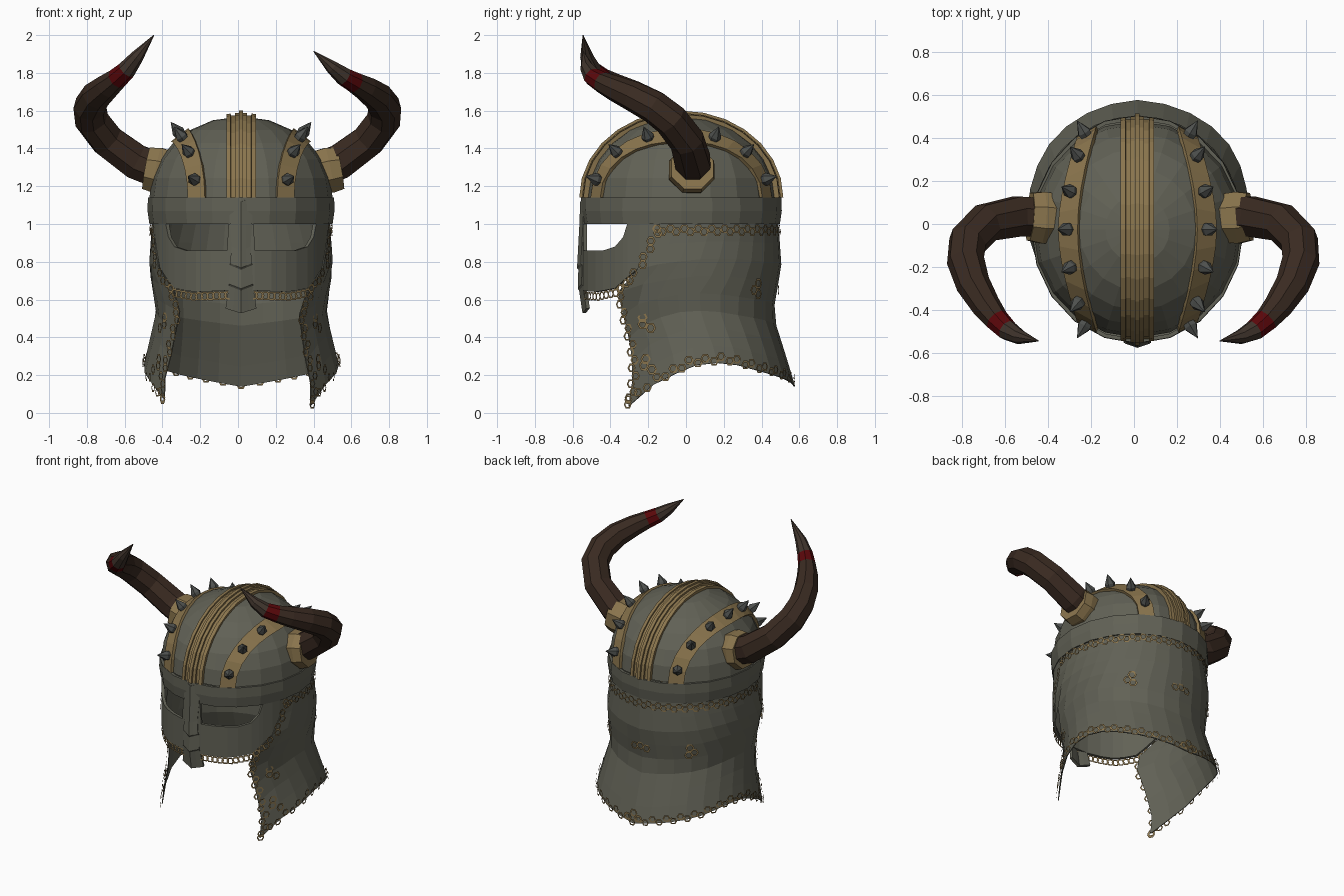
import bpy, bmesh, math
from math import sin, cos, radians, sqrt
from mathutils import Vector, Matrix

if "Cube" in bpy.data.objects:
    bpy.data.objects.remove(bpy.data.objects["Cube"])

CX, CY, RIM = 0.016, -0.025, 1.14      # helmet axis and dome base height
RX, RY, RZ = 0.485, 0.505, 0.43        # dome radii


def material(name, r, g, b):
    m = bpy.data.materials.new(name)
    m.use_nodes = True
    m.diffuse_color = (r, g, b, 1)
    m.node_tree.nodes["Principled BSDF"].inputs["Base Color"].default_value = (r, g, b, 1)
    return m


STEEL = material("steel", 0.12, 0.12, 0.092)
GOLD = material("old_gold", 0.255, 0.178, 0.075)
SPIKE = material("spike_iron", 0.075, 0.08, 0.075)
HORN = material("horn_brown", 0.041, 0.023, 0.015)
TIP = material("horn_tip", 0.05, 0.034, 0.025)
RED = material("red_band", 0.1, 0.002, 0.003)


def finish(name, bm, *mats, thick=0):
    bmesh.ops.recalc_face_normals(bm, faces=bm.faces)
    mesh = bpy.data.meshes.new(name)
    bm.to_mesh(mesh)
    bm.free()
    for m in mats:
        mesh.materials.append(m)
    ob = bpy.data.objects.new(name, mesh)
    bpy.context.collection.objects.link(ob)
    if thick:
        mod = ob.modifiers.new("thickness", "SOLIDIFY")
        mod.thickness = thick
    return ob


def grid(name, rows, mat, closed=False, thick=0):
    """Skin a list of point rows with quads."""
    bm = bmesh.new()
    vs = [[bm.verts.new(p) for p in row] for row in rows]
    n = len(rows[0])
    for a, b in zip(vs, vs[1:]):
        for i in range(n if closed else n - 1):
            j = (i + 1) % n
            bm.faces.new((a[i], a[j], b[j], b[i]))
    bmesh.ops.remove_doubles(bm, verts=bm.verts, dist=0.0005)
    return finish(name, bm, mat, thick=thick)


def table(x, pairs):
    """Piecewise linear lookup."""
    for (x0, y0), (x1, y1) in zip(pairs, pairs[1:]):
        if x <= x1:
            t = max(0, (x - x0) / (x1 - x0))
            return y0 + (y1 - y0) * t
    return pairs[-1][1]


def around(deg, rx, ry, z):
    """Point on an ellipse; 0 degrees is the front, 90 the +x side."""
    a = radians(deg)
    return Vector((CX + rx * sin(a), CY - ry * cos(a), z))


# Dome and brow band
SIDES = 20
ring = [i * 360 / SIDES for i in range(SIDES)]
grid("dome", [[around(d, RX * cos(radians(e)), RY * cos(radians(e)), RIM + RZ * sin(radians(e)))
               for d in ring] for e in (0, 14, 28, 42, 56, 72, 90)], STEEL, closed=True)
grid("brow_band", [[around(d, RX + o, RY + 0.017 + o, z) for d in ring]
                   for z, o in ((RIM, -0.01), (RIM, 0.008), (1.07, 0.01), (1.0, 0.0), (1.0, -0.02))],
     STEEL, closed=True)


# Gold straps over the dome
def on_dome(x, phi, lift):
    k = sqrt(1 - (x / RX) ** 2) * lift
    return Vector((CX + x * lift, CY - RY * k * cos(phi), RIM + RZ * k * sin(phi)))


def strap(name, x, bow, half, lift, steps=14):
    rows = []
    for i in range(steps + 1):
        phi = math.pi * i / steps
        c = x + bow * sin(phi) ** 2
        rows.append([on_dome(c - half, phi, 0.97), on_dome(c - half, phi, lift),
                     on_dome(c + half, phi, lift), on_dome(c + half, phi, 0.97)])
    grid(name, rows, GOLD)


strap("crest_base", 0, 0, 0.075, 1.025)
strap("crest_ridge", 0, 0, 0.03, 1.045)
strap("crest_spine", 0, 0, 0.01, 1.07)
for s, side in ((1, "left"), (-1, "right")):
    strap("crest_edge_" + side, s * 0.064, 0, 0.011, 1.04)
    strap("strap_" + side, s * 0.23, s * 0.085, 0.044, 1.03)
    # Spikes along the strap
    bm = bmesh.new()
    for i in range(7):
        phi = radians(14 + i * 152 / 6)
        p = on_dome(s * (0.23 + 0.085 * sin(phi) ** 2), phi, 1.02)
        n = Vector(((p.x - CX) / RX**2, (p.y - CY) / RY**2, (p.z - RIM) / RZ**2)).normalized()
        turn = n.to_track_quat("Z", "Y").to_matrix().to_4x4()
        for r0, r1, h in ((0.03, 0.034, 0.02), (0.034, 0, 0.065)):
            lift = 0 if r1 else 0.02
            bmesh.ops.create_cone(bm, segments=6, radius1=r0, radius2=r1, depth=h, cap_ends=True,
                                  matrix=Matrix.Translation(p + n * (lift + h / 2)) @ turn)
    finish("spikes_" + side, bm, SPIKE)

# Face mask with open eyes, a strip between two edge curves
EYE = [(8, 1.0), (9, 0.86), (38, 0.86), (48, 0.88), (54, 0.93), (57, 1.0)]
JAW = [(0, 0.65), (32, 0.64), (48, 0.66), (65, 0.77), (77, 0.99)]
half = [0, 8, 9, 20, 30, 38, 48, 54, 57, 65, 71, 77]
cols = [-d for d in half[:0:-1]] + half
mask_rows = []
for t in (0, 0.5, 1):
    row = []
    for d in cols:
        top, low = table(abs(d), EYE), table(abs(d), JAW)
        row.append(around(d, 0.475, 0.525, top + (low - top) * t))
    mask_rows.append(row)
grid("face_mask", mask_rows, STEEL, thick=0.02)

# Nose guard with a centre ridge and stepped plates
rows = []
for z, w, y in ((1.13, 0.06, -0.56), (1.0, 0.06, -0.565), (0.87, 0.05, -0.572), (0.78, 0.058, -0.577),
                (0.77, 0.06, -0.57), (0.67, 0.064, -0.573), (0.66, 0.064, -0.566), (0.54, 0.082, -0.548)):
    rows.append([(CX + k * w, y + 0.02 * abs(k), z + 0.025 * (abs(k) - 0.5)) for k in (-1, -0.5, 0, 0.5, 1)])
grid("nose_guard", rows, STEEL, thick=0.02)

# Mail curtain around sides and back; u runs -1..1 with 0 at the back
WIDE = [(0, 0.53), (0.22, 0.515), (0.53, 0.45), (0.78, 0.487), (1, 0.472)]
DEEP = [(0.1, 0.615), (0.3, 0.555), (0.52, 0.485), (0.78, 0.53), (1, 0.515)]
EDGE = [(0, -0.31), (0.2, -0.28), (0.35, -0.29), (0.5, -0.33), (0.64, -0.36), (0.77, -0.25), (1, -0.14)]
HEM = [(0, 0.14), (0.37, 0.22), (0.56, 0.27), (0.73, 0.25), (0.9, 0.15), (1, 0.035)]


def mail(u, z):
    rx, ry = table(z, WIDE), table(z, DEEP)
    front = math.degrees(math.acos((CY - table(z, EDGE)) / ry))
    deg = 180 - u * (180 - front)
    p = around(deg, rx, ry, z)
    # cheek flaps pinch inward, rear quarters are squarer
    forward = max(0, (CY - p.y) / ry)
    if forward:
        p.x -= (0.22 if u > 0 else -0.14) * forward * min(1, max(0, (0.6 - z) / 0.3))
    else:
        p.x -= (0.07 if u > 0 else 0.05) * (1 - z) * sin(radians(2 * deg))
    return p


def hem(u):
    return max(table(abs(u), HEM), 0.07 if u < 0 else 0)


us = [i / 10 for i in range(-10, 11)]
grid("mail_curtain", [[mail(u, 1 + (hem(u) - 1) * t / 8) for u in us] for t in range(9)],
     STEEL, thick=0.006)

# Gold mail rings along the borders
rings = bmesh.new()


def add_ring(p, r=0.026):
    out = Vector((p.x - CX, p.y - CY, 0)).normalized()
    side = Vector((-out.y, out.x, 0))
    c = p + out * 0.009
    loops = [[rings.verts.new(c + q * (side * cos(a) + Vector((0, 0, 1)) * sin(a)))
              for a in [radians(60 * i) for i in range(6)]] for q in (r, r * 0.6)]
    for i in range(6):
        j = (i + 1) % 6
        rings.faces.new((loops[0][i], loops[0][j], loops[1][j], loops[1][i]))


for i in range(-26, 27):
    u = i / 26
    add_ring(mail(u, hem(u) + 0.01 + 0.02 * (i % 2)))
    add_ring(mail(u, 0.975 - 0.016 * (i % 2)))
for s in (-1, 1):
    for i in range(22):
        add_ring(mail(s * (1 - 0.018 * (i % 2)), 0.07 + i * 0.042))
    for u, z in ((0.9, 0.47), (0.32, 0.65), (0.94, 0.25)):
        for du, dz in ((0, 0), (0.035, -0.02), (0.012, 0.035)):
            add_ring(mail(s * (u - du), z + dz), 0.03)
for du, z in ((0, 0.66), (0.04, 0.65), (-0.04, 0.65), (0, 0.21), (0.03, 0.18), (-0.03, 0.18)):
    add_ring(mail(du, z), 0.03)
for d in range(-56, 57, 4):
    add_ring(around(d, 0.465, 0.51, table(abs(d), JAW) - 0.025))
finish("mail_rings", rings, GOLD)


# Horns: eight-sided tubes along a path of (x, y, z, radius)
def tube(name, path, mats, pick=lambda i: 0, sides=8):
    bm = bmesh.new()
    pts = [Vector(p[:3]) for p in path]
    loops, old, up = [], None, Vector((0, 0, 1))
    for i, p in enumerate(pts):
        d = (pts[min(i + 1, len(pts) - 1)] - pts[max(i - 1, 0)]).normalized()
        if old:
            up = old.rotation_difference(d) @ up
        up = (up - d * up.dot(d)).normalized()
        old, w = d, d.cross(up)
        loops.append([bm.verts.new(p + path[i][3] * (up * cos(a) + w * sin(a)))
                      for a in [2 * math.pi * (k + 0.5) / sides for k in range(sides)]])
    for i, (a, b) in enumerate(zip(loops, loops[1:])):
        for k in range(sides):
            j = (k + 1) % sides
            bm.faces.new((a[k], a[j], b[j], b[k])).material_index = pick(i)
    bm.faces.new(loops[0])
    bm.faces.new(loops[-1]).material_index = pick(len(loops) - 2)
    finish(name, bm, *mats)


HORN_PATH = [(0.36, 0.025, 1.26, 0.1), (0.54, 0.036, 1.33, 0.1), (0.69, 0.005, 1.44, 0.094),
             (0.775, -0.08, 1.55, 0.092), (0.785, -0.17, 1.62, 0.088), (0.75, -0.28, 1.68, 0.08),
             (0.69, -0.38, 1.73, 0.068), (0.64, -0.445, 1.77, 0.057), (0.59, -0.495, 1.815, 0.05),
             (0.535, -0.525, 1.885, 0.036), (0.445, -0.545, 2.0, 0.002)]
last = len(HORN_PATH) - 1
for s, side in ((1, "left"), (-1, "right")):
    lean = 1 if s > 0 else 0           # the left horn curls slightly lower
    path = [(s * (x - lean * 0.045 * (i / last) ** 2), y, z - lean * 0.085 * (i / last) ** 4, r)
            for i, (x, y, z, r) in enumerate(HORN_PATH)]
    tube("horn_" + side, path, (HORN, RED, TIP), lambda i: 0 if i < 7 else 1 if i == 7 else 2)
    x = 0.33 + lean * 0.055
    tube("horn_collar_" + side, [(s * x, 0.025, 1.265, 0.12), (s * (x + 0.1), 0.03, 1.285, 0.13),
                                 (s * (x + 0.155), 0.034, 1.295, 0.12)], (GOLD,))
